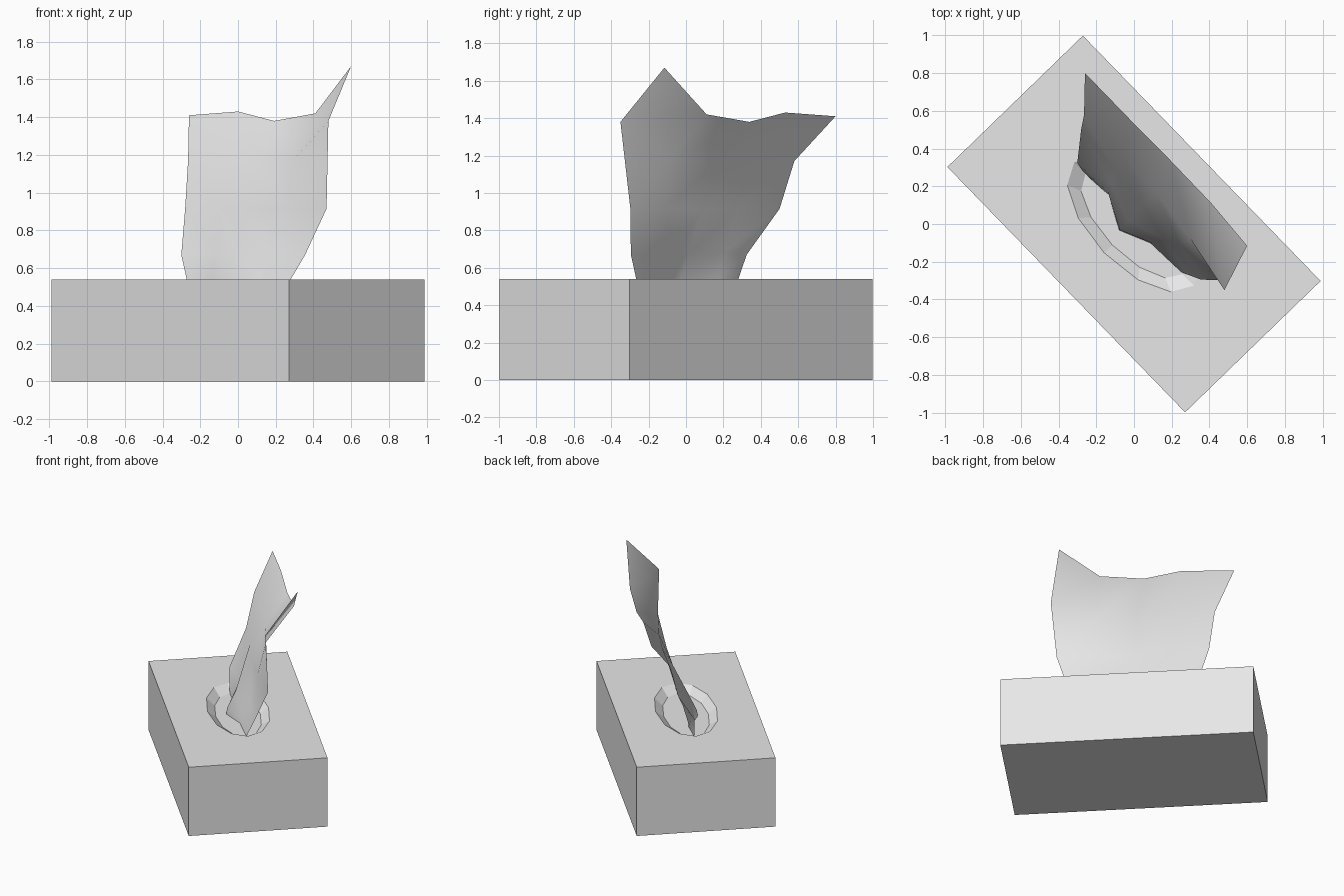
import bpy, bmesh, math
from mathutils import Matrix

if "Cube" in bpy.data.objects:
    bpy.data.objects.remove(bpy.data.objects["Cube"], do_unlink=True)

TURN = Matrix.Rotation(math.radians(-45.9), 4, 'Z')
HALF_L, HALF_W, TOP = 0.905, 0.5, 0.54
FLOOR = 0.495

grey = bpy.data.materials.new("pale_grey")
grey.use_nodes = True
grey.diffuse_color = (0.8, 0.8, 0.8, 1)
grey.node_tree.nodes["Principled BSDF"].inputs["Base Color"].default_value = (0.8, 0.8, 0.8, 1)


def finish(bm, name):
    """Turn the part onto the diagonal and link it to the scene."""
    bmesh.ops.transform(bm, matrix=TURN, verts=bm.verts)
    mesh = bpy.data.meshes.new(name)
    bm.to_mesh(mesh)
    bm.free()
    mesh.materials.append(grey)
    obj = bpy.data.objects.new(name, mesh)
    bpy.context.collection.objects.link(obj)
    return obj


def oval(bm, a, b, z, n=12):
    return [bm.verts.new((a * math.cos(math.tau * i / n), b * math.sin(math.tau * i / n), z))
            for i in range(n)]


# Box with a recessed oval opening
bm = bmesh.new()
signs = [(1, 1), (-1, 1), (-1, -1), (1, -1)]
low, high = ([bm.verts.new((sx * HALF_L, sy * HALF_W, z)) for sx, sy in signs]
             for z in (0, TOP))
rim = oval(bm, 0.455, 0.22, TOP)
inner = oval(bm, 0.37, 0.16, FLOOR)
bm.faces.new(low[::-1])
bm.faces.new(inner)
for q in range(4):
    r = (q + 1) % 4
    bm.faces.new((low[q], low[r], high[r], high[q]))
    bm.faces.new((high[q], high[r], rim[3 * r]))
    for i in range(3 * q, 3 * q + 3):
        bm.faces.new((high[q], rim[(i + 1) % 12], rim[i]))
for i in range(12):
    j = (i + 1) % 12
    bm.faces.new((rim[i], rim[j], inner[j], inner[i]))
bmesh.ops.recalc_face_normals(bm, faces=bm.faces)
finish(bm, "tissue_box")

# Tissue sheet: rows from the top edge down, as (along, across, height)
rows = [
    [(-.755, .37, 1.41), (-.38, .37, 1.43), (-.11, .373, 1.38), (.206, .371, 1.42), (.50, .35, 1.67)],
    [(-.60, .213, 1.17), (-.31, .22, 1.18), (-.04, .2, 1.16), (.266, .16, 1.18), (.585, .10, 1.38)],
    [(-.554, .147, .915), (-.27, .13, .92), (-.03, .1, .91), (.25, .1, .92), (.54, .13, .915)],
    [(-.442, .01, .67), (-.23, .06, .68), (-.03, -.01, .68), (.17, .06, .68), (.459, .05, .67)],
    [(-.39, 0, .54), (-.22, .02, .54), (-.03, -.075, .54), (.14, .0, .54), (.385, .015, .54)],
    [(-.35, 0, .48), (-.2, .01, .48), (-.03, -.08, .48), (.13, -.01, .48), (.35, 0, .48)],
]
bm = bmesh.new()
grid = [[bm.verts.new(p) for p in row] for row in rows]
for upper, lower in zip(grid, grid[1:]):
    for c in range(4):
        bm.faces.new((upper[c], lower[c], lower[c + 1], upper[c + 1])).smooth = True
finish(bm, "tissue_sheet")
